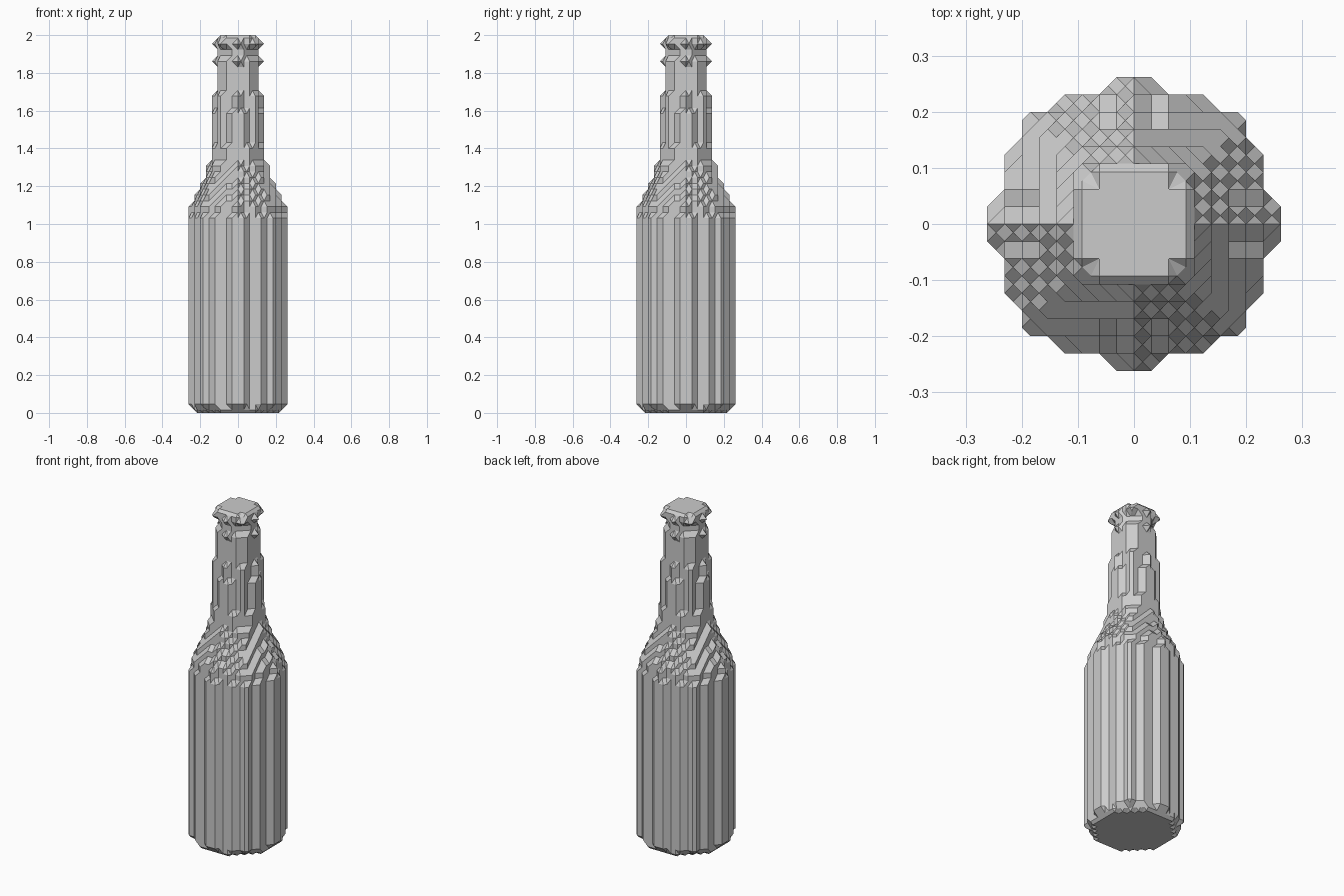
import bpy, bmesh

if "Cube" in bpy.data.objects:
    bpy.data.objects.remove(bpy.data.objects["Cube"])

H = 2 / 65  # lattice step: 65 layers over a height of 2

# squared radius (in steps) from the given layer upwards, bottom to top
PROFILE = [(0, 58), (1, 65), (34, 64), (36, 56), (37, 49), (38, 42), (39, 36),
           (40, 30), (41, 27), (42, 25), (43, 20), (46, 17), (52, 16.5),
           (55, 13), (60, 16), (61, 10), (63, 16.5), (64, 13)]


def radius2(k):
    if k < 0 or k > 64:
        return -1
    return [r for start, r in PROFILE if start <= k][-1]


LAYER = {k: radius2(k) for k in range(-1, 66)}


def inside(p):
    x, y, k = p
    d = x * x + y * y
    if abs(x) == abs(y):
        d *= 0.9  # slight ridge along the diagonals
    return d <= LAYER[k]


# the six sides of a lattice cell, corners in cyclic order
SIDES = []
for axis in range(3):
    for level in (0, 1):
        ring = []
        for a, b in ((0, 0), (1, 0), (1, 1), (0, 1)):
            c = [0, 0, 0]
            c[axis], c[(axis + 1) % 3], c[(axis + 2) % 3] = level, a, b
            ring.append(tuple(c))
        SIDES.append(ring)


def cell_loops(x, y, k):
    """Closed loops through the edge midpoints where the cell crosses the surface."""
    links = {}

    def link(a, b):
        links.setdefault(a, []).append(b)
        links.setdefault(b, []).append(a)

    for ring in SIDES:
        pts = [(x + c[0], y + c[1], k + c[2]) for c in ring]
        ins = [inside(p) for p in pts]
        mids = [tuple(u + v for u, v in zip(pts[i], pts[(i + 1) % 4])) for i in range(4)]
        cross = [i for i in range(4) if ins[i] != ins[(i + 1) % 4]]
        if len(cross) == 2:
            link(mids[cross[0]], mids[cross[1]])
        elif len(cross) == 4:
            for i in range(4):
                if ins[i]:
                    link(mids[i - 1], mids[i])
    loops, seen = [], set()
    for start in links:
        loop, cur = [], start
        while cur is not None and cur not in seen:
            seen.add(cur)
            loop.append(cur)
            cur = next((n for n in links[cur] if n not in seen), None)
        if len(loop) > 2:
            loops.append(loop)
    return loops


# bottle surface: body, shoulder, neck and rim in one faceted shell
bm = bmesh.new()
verts = {}


def vert(m):
    if m not in verts:
        verts[m] = bm.verts.new((m[0] * H / 2, m[1] * H / 2, (m[2] + 1) * H / 2))
    return verts[m]


for k in range(-1, 65):
    for x in range(-10, 10):
        for y in range(-10, 10):
            for loop in cell_loops(x, y, k):
                bm.faces.new([vert(m) for m in loop])

bmesh.ops.triangulate(bm, faces=bm.faces[:])
bmesh.ops.recalc_face_normals(bm, faces=bm.faces[:])
# merge flat areas into clean facets
bmesh.ops.dissolve_limit(bm, angle_limit=0.01, verts=bm.verts[:], edges=bm.edges[:])

mesh = bpy.data.meshes.new("bottle")
bm.to_mesh(mesh)
bm.free()
bottle = bpy.data.objects.new("bottle", mesh)
bpy.context.collection.objects.link(bottle)

grey = bpy.data.materials.new("plain_grey")
grey.diffuse_color = (0.6, 0.6, 0.6, 1)
grey.use_nodes = True
grey.node_tree.nodes["Principled BSDF"].inputs["Base Color"].default_value = grey.diffuse_color
mesh.materials.append(grey)
